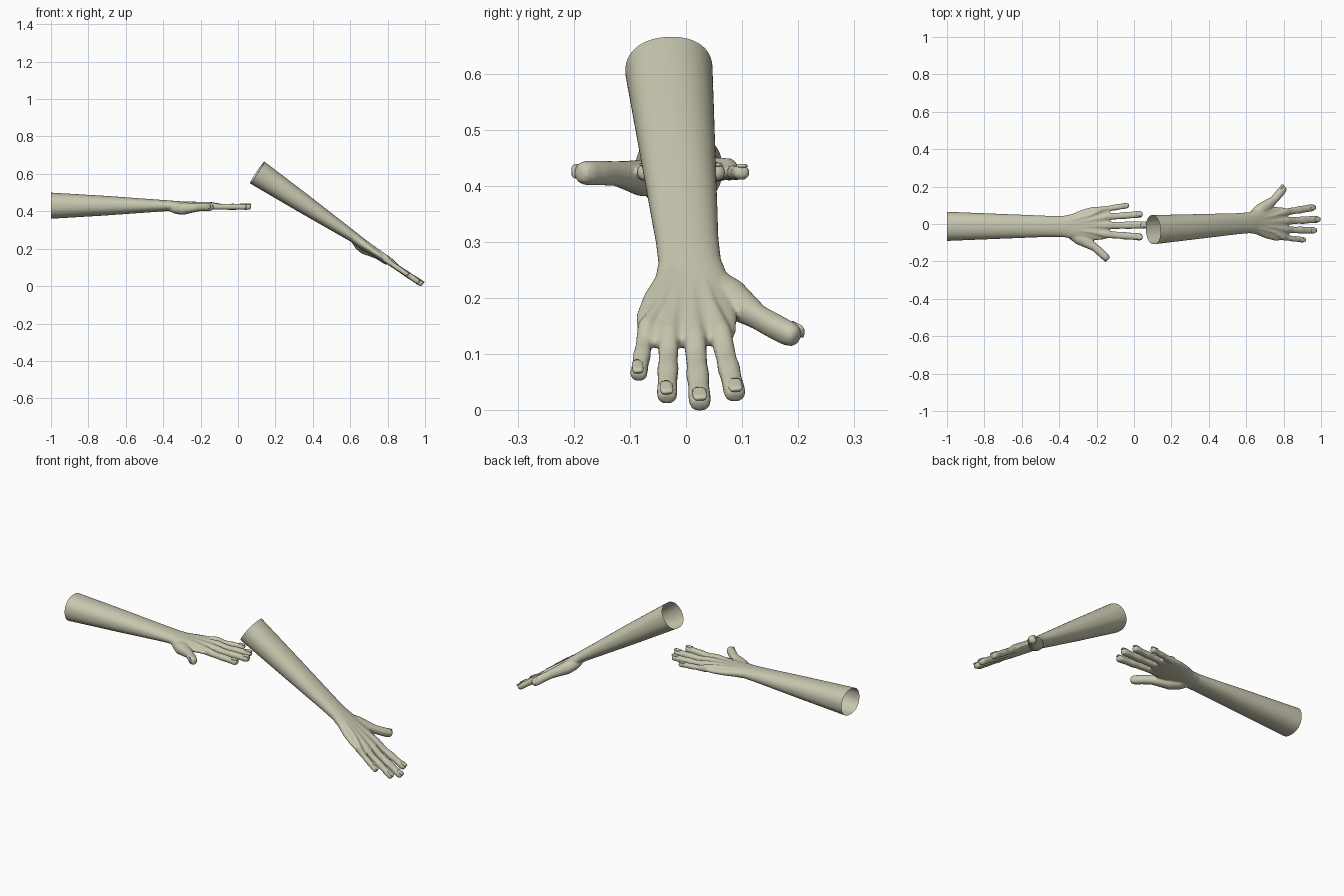
import bpy, bmesh, math
from mathutils import Matrix, Vector

cube = bpy.data.objects.get("Cube")
if cube:
    bpy.data.objects.remove(cube, do_unlink=True)

skin = bpy.data.materials.new("pale_clay")
skin.use_nodes = True
clay = (0.58, 0.57, 0.43, 1)
skin.diffuse_color = clay
skin.node_tree.nodes["Principled BSDF"].inputs["Base Color"].default_value = clay


def spow(value, power):
    return math.copysign(abs(value) ** (2 / power), value)


def loft(bm, stations, power=2.2, sides=28):
    """Closed tube through stations (x, y, z, half width, half height)."""
    rings = []
    for i, (x, y, z, wide, high) in enumerate(stations):
        a, b = stations[max(i - 1, 0)], stations[min(i + 1, len(stations) - 1)]
        along = Vector((b[0] - a[0], b[1] - a[1], 0)).normalized()
        side = Vector((-along.y, along.x, 0))
        ring = []
        for k in range(sides):
            t = math.tau * k / sides
            p = Vector((x, y, z)) + side * wide * spow(math.cos(t), power)
            p.z += high * spow(math.sin(t), power)
            ring.append(bm.verts.new(p))
        rings.append(ring)
    for r, s in zip(rings, rings[1:]):
        for k in range(sides):
            n = (k + 1) % sides
            bm.faces.new((r[k], r[n], s[n], s[k]))
    bm.faces.new(rings[0][::-1])
    bm.faces.new(rings[-1])


def mesh_object(name, bm):
    bmesh.ops.recalc_face_normals(bm, faces=bm.faces)
    mesh = bpy.data.meshes.new(name)
    bm.to_mesh(mesh)
    bm.free()
    mesh.materials.append(skin)
    obj = bpy.data.objects.new(name, mesh)
    bpy.context.collection.objects.link(obj)
    return obj


body, nails = bmesh.new(), bmesh.new()

# Forearm and palm
loft(body, [
    (-0.03, -0.0125, 0, 0.079, 0.072),
    (0.0, -0.0125, 0, 0.078, 0.070),
    (0.3, -0.0125, 0, 0.066, 0.052),
    (0.55, -0.0125, 0, 0.056, 0.034),
    (0.62, -0.013, 0, 0.056, 0.029),
    (0.67, -0.014, -0.003, 0.066, 0.028),
    (0.73, -0.005, -0.004, 0.081, 0.025),
    (0.79, 0.003, -0.004, 0.090, 0.022),
    (0.84, 0.006, -0.004, 0.088, 0.018),
    (0.87, 0.005, -0.005, 0.078, 0.012),
], sides=40)

# Fingers: tendon root y, knuckle, tip, half width
fingers = [
    (0.02, (0.825, 0.077), (0.972, 0.100), 0.0155),
    (0.005, (0.85, 0.038), (1.045, 0.053), 0.0185),
    (-0.012, (0.86, -0.008), (1.07, -0.005), 0.020),
    (-0.03, (0.85, -0.055), (1.045, -0.070), 0.0195),
]
swell = [(0.25, 0.95), (0.38, 0.92), (0.52, 1.03), (0.7, 0.94),
         (0.88, 1.0), (0.95, 0.95), (0.985, 0.8), (1.0, 0.5)]
for root, knuckle, tip, r in fingers:
    k, t = Vector(knuckle), Vector(tip)
    path = [(0.67, root, 0.004, 0.009, 0.019),
            (0.77, (root + k.y) / 2, 0.003, 0.010, 0.019),
            (k.x, k.y, -0.001, r, 0.020)]
    for f, s in swell:
        p = k.lerp(t, f)
        path.append((p.x, p.y, -0.006, r * s, (0.004 + r * 0.62) * s))
    loft(body, path, 2.4)
    # Fingernail
    top = -0.006 + 0.004 + r * 0.62
    loft(nails, [(t.x - d, t.y, top - 0.002, r * w, 0.0035)
                 for d, w in ((0.034, 0.4), (0.03, 0.6), (0.01, 0.65), (0.0, 0.5))], 2.5, 16)

# Thumb with its fleshy base
loft(body, [
    (0.63, -0.03, -0.010, 0.020, 0.018),
    (0.67, -0.048, -0.016, 0.034, 0.029),
    (0.71, -0.076, -0.016, 0.036, 0.033),
    (0.75, -0.100, -0.012, 0.029, 0.027),
    (0.79, -0.125, -0.008, 0.021, 0.022),
    (0.825, -0.155, -0.007, 0.022, 0.022),
    (0.848, -0.177, -0.007, 0.021, 0.022),
    (0.858, -0.187, -0.007, 0.017, 0.018),
    (0.862, -0.191, -0.007, 0.009, 0.010),
])
loft(nails, [
    (0.828, -0.180, -0.004, 0.003, 0.008),
    (0.831, -0.183, -0.004, 0.004, 0.013),
    (0.846, -0.198, -0.004, 0.004, 0.013),
    (0.850, -0.202, -0.004, 0.003, 0.010),
], 2.5, 16)

# Fuse the parts into one smooth surface
right_arm = mesh_object("right_arm", body)
remesh = right_arm.modifiers.new("fuse", "REMESH")
remesh.mode = "VOXEL"
remesh.voxel_size = 0.0045
soften = right_arm.modifiers.new("soften", "SMOOTH")
soften.factor = 0.5
soften.iterations = 5
graph = bpy.context.evaluated_depsgraph_get()
fused = bpy.data.meshes.new_from_object(right_arm.evaluated_get(graph))
right_arm.modifiers.clear()
right_arm.data = fused

# Open the sleeve end
bm = bmesh.new()
bm.from_mesh(fused)
bmesh.ops.bisect_plane(bm, geom=bm.verts[:] + bm.edges[:] + bm.faces[:],
                       plane_co=(0, 0, 0), plane_no=(-1, 0, 0), clear_outer=True)
bm.to_mesh(fused)
bm.free()
if not fused.materials:
    fused.materials.append(skin)
right_nails = mesh_object("right_nails", nails)

# Place the level right arm and the mirrored, lowered left arm
level = Matrix.Translation((-1, 0, 0.43))
lowered = (Matrix.Translation((0.103, -0.043, 0.607))
           @ Matrix.Rotation(math.radians(33.8), 4, "Y")
           @ Matrix.Rotation(math.radians(3.4), 4, "Z")
           @ Matrix.Diagonal((1, -1, 1, 1)))
for obj, name in ((right_arm, "left_arm"), (right_nails, "left_nails")):
    twin = bpy.data.objects.new(name, obj.data.copy())
    bpy.context.collection.objects.link(twin)
    twin.data.transform(lowered)
    twin.data.flip_normals()
    obj.data.transform(level)
    for mesh in (obj.data, twin.data):
        mesh.shade_smooth()
